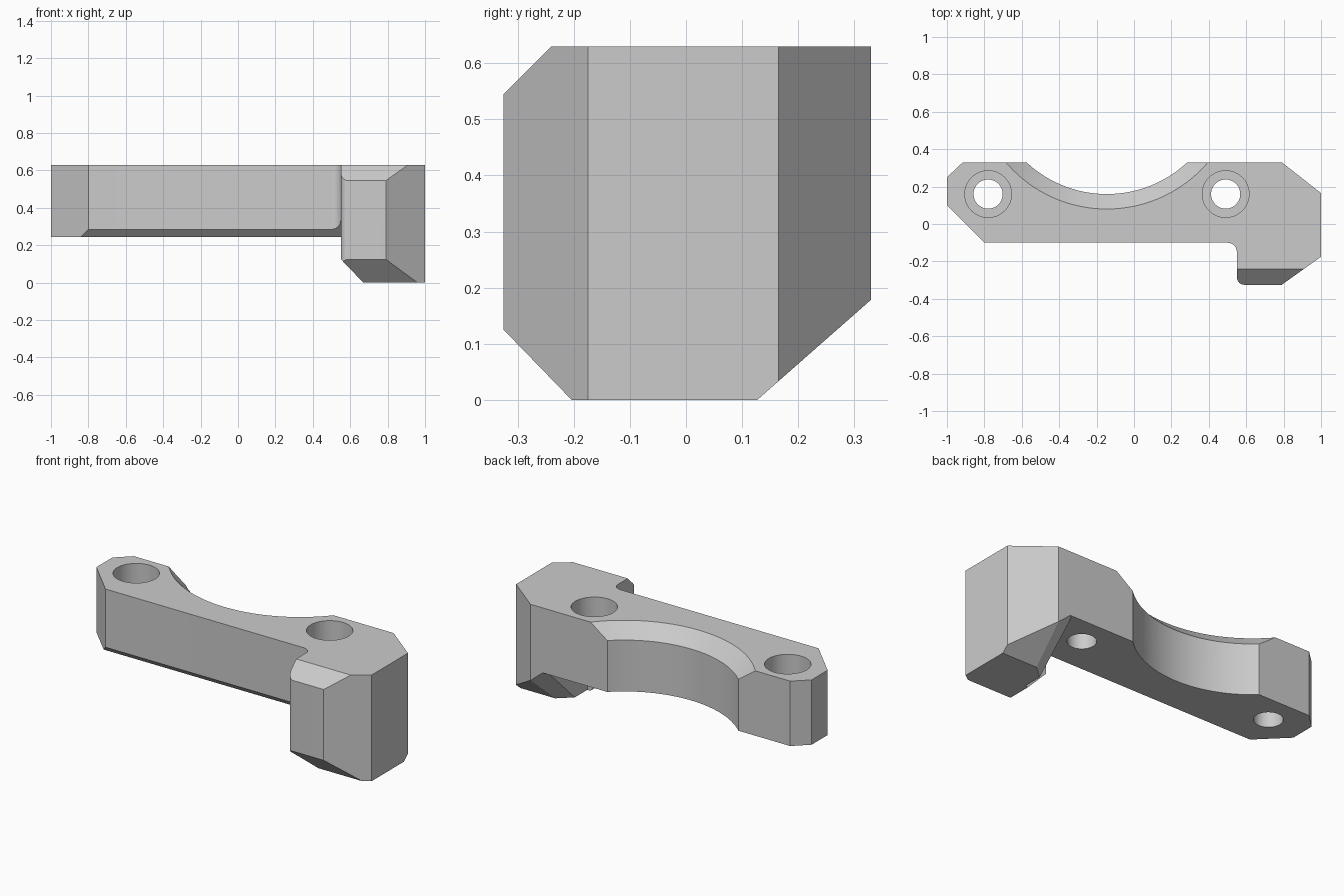
import bpy, bmesh, math
from mathutils import Vector

cube = bpy.data.objects.get("Cube")
if cube:
    bpy.data.objects.remove(cube, do_unlink=True)

BAR_BOTTOM, TOP = 0.245, 0.63

grey = bpy.data.materials.new("plain grey")
grey.use_nodes = True
GREY = (0.6, 0.6, 0.6, 1)
grey.diffuse_color = GREY
grey.node_tree.nodes["Principled BSDF"].inputs["Base Color"].default_value = GREY


def arc(cx, cy, r, start, end, steps=8):
    """Points of a rounded corner, angles in degrees."""
    angles = [math.radians(start + (end - start) * i / steps) for i in range(steps + 1)]
    return [(cx + r * math.cos(a), cy + r * math.sin(a)) for a in angles]


def make_object(name, bm):
    bmesh.ops.recalc_face_normals(bm, faces=bm.faces)
    mesh = bpy.data.meshes.new(name)
    bm.to_mesh(mesh)
    bm.free()
    mesh.materials.append(grey)
    obj = bpy.data.objects.new(name, mesh)
    bpy.context.collection.objects.link(obj)
    return obj


def prism(name, outline, z0, z1, cuts=()):
    """Extrude a plan outline, then slice off what lies beyond each plane."""
    bm = bmesh.new()
    face = bm.faces.new([bm.verts.new((x, y, z0)) for x, y in outline])
    new = bmesh.ops.extrude_face_region(bm, geom=[face])["geom"]
    bmesh.ops.translate(bm, vec=(0, 0, z1 - z0),
                        verts=[g for g in new if isinstance(g, bmesh.types.BMVert)])
    for point, normal in cuts:
        geom = bm.verts[:] + bm.edges[:] + bm.faces[:]
        bmesh.ops.bisect_plane(bm, geom=geom, plane_co=Vector(point),
                               plane_no=Vector(normal).normalized(), clear_outer=True)
        rim = [e for e in bm.edges if e.is_boundary]
        if rim:
            bmesh.ops.holes_fill(bm, edges=rim, sides=0)
    return make_object(name, bm)


def cone(name, x, y, r0, r1, z0, z1, segments):
    bm = bmesh.new()
    bmesh.ops.create_cone(bm, cap_ends=True, segments=segments, radius1=r0,
                          radius2=r1, depth=z1 - z0)
    bmesh.ops.translate(bm, vec=(x, y, (z0 + z1) / 2), verts=bm.verts)
    return make_object(name, bm)


def combine(target, tool, operation):
    mod = target.modifiers.new(operation.lower(), "BOOLEAN")
    mod.operation, mod.solver, mod.object = operation, "EXACT", tool
    bpy.context.view_layer.objects.active = target
    bpy.ops.object.modifier_apply(modifier=mod.name)
    bpy.data.objects.remove(tool, do_unlink=True)


# Shared outline of the end block
block_side = [(0.79, 0.33), (1, 0.165), (1, -0.175), (0.79, -0.325)]
round_corner = arc(0.59, -0.285, 0.04, 270, 180)

# Upper bar with the end block's top chamfer
bar_outline = ([(-0.8, -0.1), (-1, 0.1), (-1, 0.25), (-0.915, 0.33)] + block_side
               + round_corner + arc(0.50, -0.15, 0.05, 0, 90))
bracket = prism("bracket", bar_outline, BAR_BOTTOM, TOP,
                [((0, -0.325, 0.545), (0, -1, 1))])

# Long chamfer under the bar's front edge
bm = bmesh.new()
wedge = [(-0.2, 0.145), (-0.2, 0.385), (0.04, 0.145)]
ring = [bm.verts.new((-1.1, y, z)) for y, z in wedge]
new = bmesh.ops.extrude_face_region(bm, geom=[bm.faces.new(ring)])["geom"]
bmesh.ops.translate(bm, vec=(1.65, 0, 0),
                    verts=[g for g in new if isinstance(g, bmesh.types.BMVert)])
combine(bracket, make_object("wedge_cutter", bm), "DIFFERENCE")

# Lower end block with its bottom chamfers
block_outline = [(0.55, -0.06), (0.69, -0.06), (0.69, 0.33)] + block_side + round_corner
lower_block = prism("lower_block", block_outline, 0, 0.3, [
    ((0, -0.325, 0.125), (0, -1, -0.97)),
    ((0.67, 0, 0), (-1.04, 0, -1)),
    ((0, 0.127, 0), (0, 0.88, -1)),
    ((0.77, 0.127, 0), (-0.84, 0.96, -1)),
])
combine(bracket, lower_block, "UNION")

# Curved saddle with a flared upper edge
combine(bracket, cone("saddle_cutter", -0.145, 0.789, 0.629, 0.629, 0.1, 0.8, 128), "DIFFERENCE")
combine(bracket, cone("flare_cutter", -0.145, 0.789, 0.609, 0.729, 0.53, 0.65, 128), "DIFFERENCE")

# Counterbored screw holes
for x in (-0.78, 0.49):
    combine(bracket, cone("hole_cutter", x, 0.16, 0.078, 0.078, 0.1, 0.8, 48), "DIFFERENCE")
    combine(bracket, cone("counterbore_cutter", x, 0.16, 0.125, 0.125, 0.42, 0.8, 48), "DIFFERENCE")

# Smooth curves, crisp edges
bpy.ops.object.select_all(action="DESELECT")
bracket.select_set(True)
bpy.context.view_layer.objects.active = bracket
bpy.ops.object.shade_smooth_by_angle(angle=math.radians(25))
